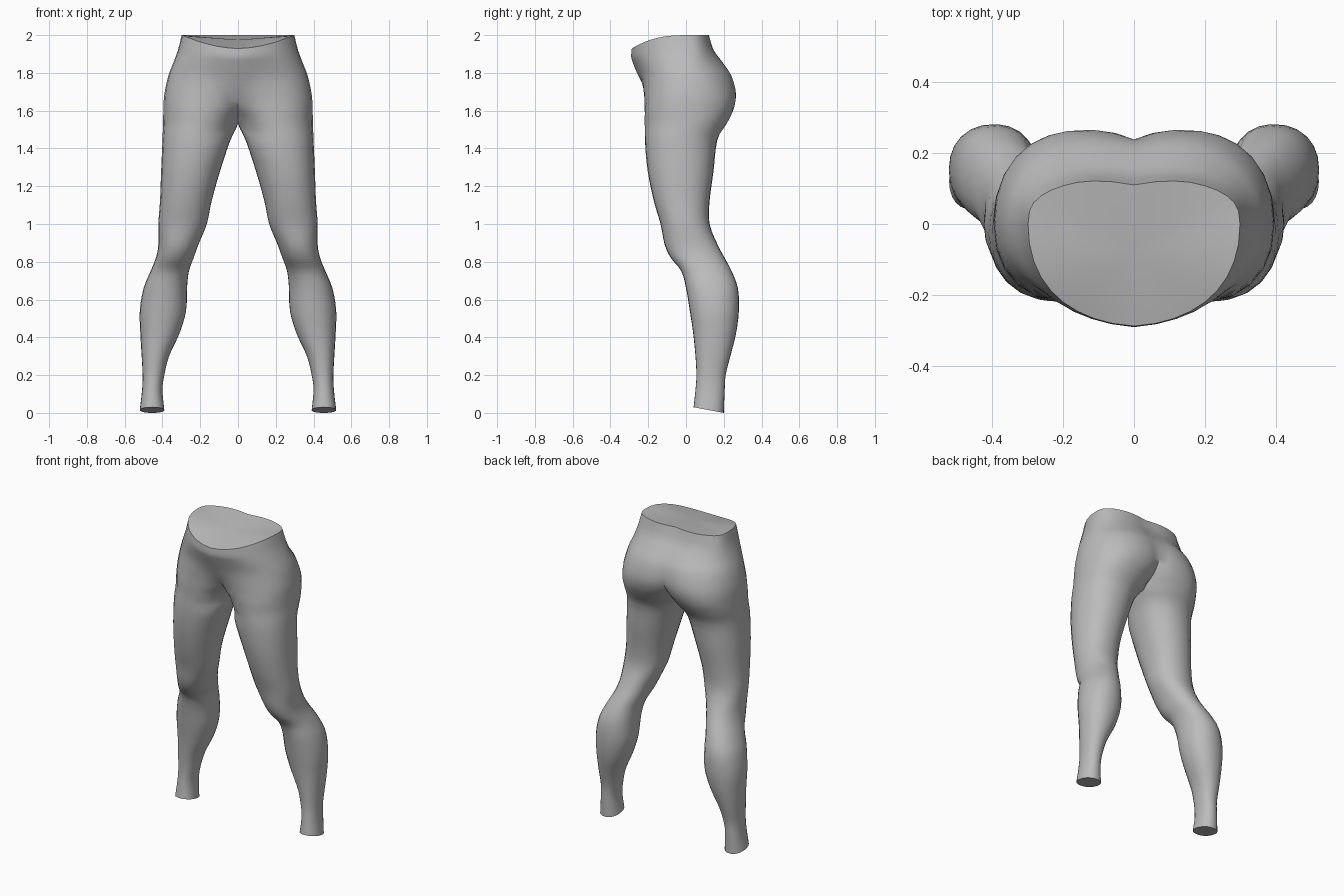
import bpy, bmesh, math
from mathutils import Vector

if "Cube" in bpy.data.objects:
    bpy.data.objects.remove(bpy.data.objects["Cube"])

K, M, STEPS = 19, 7, 3      # outer points, inner points, rows per section

# leg sections: z, outer x, inner x, front y, back y
LEG = [(0.02, .52, .39, .04, .20), (0.12, .508, .40, .05, .205),
       (0.20, .505, .39, .055, .21), (0.30, .51, .365, .05, .235),
       (0.42, .517, .31, .038, .265), (0.54, .52, .275, .02, .28),
       (0.66, .50, .27, 0, .275), (0.75, .463, .26, -.025, .242),
       (0.82, .435, .235, -.08, .205), (0.89, .422, .21, -.113, .168),
       (1.00, .422, .165, -.135, .125), (1.12, .413, .14, -.17, .125),
       (1.28, .407, .095, -.203, .146), (1.44, .40, .042, -.217, .165)]
# torso half sections: the same, then front and back y on the centre line
TORSO = [(1.53, .397, -.015, -.219, .215, -.03, .09),
         (1.60, .395, -.04, -.22, .25, -.13, .185),
         (1.68, .391, -.12, -.222, .265, -.195, .235),
         (1.78, .37, -.24, -.235, .248, -.25, .228),
         (1.85, .344, -.30, -.262, .205, -.28, .19),
         (1.92, .318, -.31, -.28, .155, -.29, .14),
         (2.00, .298, -.298, -.28, .13, -.287, .11)]


def section(z, o, i, f, b, cf=None, cb=None):
    """Closed ring: outer arc from front to back, then the inner side."""
    torso = cf is not None
    cx, rx = (o + i) / 2, (o - i) / 2
    cy = 0.0 if torso else (f + b) / 2
    n = 2.2
    a0 = math.acos(-(cx / rx) ** (n / 2)) if torso else math.radians(140)

    def at(a):
        c, s = math.cos(a), math.sin(a)
        e = 2.8 if (torso and s > 0 and z > 1.85) else n
        x = cx + rx * math.copysign(abs(c) ** (2 / n), c)
        r = (b - cy) if s > 0 else (cy - f)
        return x, cy + r * math.copysign(abs(s) ** (2 / e), s)

    pts = [at(-a0 + 2 * a0 * k / (K - 1)) for k in range(K)]
    if torso:
        df, db = cf - pts[0][1], cb - pts[-1][1]
        pts = [(x, y + (df if k < K // 2 else db) * max(0, 1 - x / .16) ** 1.5)
               for k, (x, y) in enumerate(pts)]
        pts[0], pts[-1] = (0, cf), (0, cb)
        pts += [(0, cb + (cf - cb) * k / (M + 1)) for k in range(1, M + 1)]
    else:
        pts += [at(a0 + (2 * math.pi - 2 * a0) * k / (M + 1)) for k in range(1, M + 1)]

    ring = []
    for x, y in pts:
        dz = 0
        if z > 1.85 and y < 0:                      # waist dips at the front
            dz = -.07 * (z - 1.85) / .15 * (-y / .285) ** 2.5
        if z < .05:                                 # slanted ankle cut
            dz = .01 - .03 * (y - f) / (b - f)
        ring.append(Vector((x, y, z + dz)))
    return ring


def spline(p, q, r, s, t):
    return .5 * (2 * q + (r - p) * t + (2 * p - 5 * q + 4 * r - s) * t * t
                 + (3 * q - p - 3 * r + s) * t ** 3)


# loft one half smoothly through all sections
rings = [section(*r) for r in LEG + TORSO]
rows = []
for j in range(len(rings) - 1):
    four = [rings[max(0, min(len(rings) - 1, j + d))] for d in (-1, 0, 1, 2)]
    for t in range(STEPS):
        rows.append([spline(*p, t / STEPS) for p in zip(*four)])
rows.append(rings[-1])

bm = bmesh.new()
grid = [[bm.verts.new((max(p.x, 0), p.y, p.z)) for p in row] for row in rows]
N = K + M
for lo, hi in zip(grid, grid[1:]):
    for k in range(N):
        m = (k + 1) % N
        quad = (lo[k], lo[m], hi[m], hi[k])
        if max(v.co.x for v in quad) > 1e-5:        # leave the centre open
            bm.faces.new(quad)

# ankle cap and fanned waist cap
bm.faces.new(list(reversed(grid[0])))
hub = bm.verts.new((0, -.08, 1.975))
for k in range(K - 1):
    bm.faces.new((grid[-1][k], grid[-1][k + 1], hub))
bmesh.ops.delete(bm, geom=[v for v in bm.verts if not v.link_faces], context='VERTS')
bmesh.ops.remove_doubles(bm, verts=bm.verts, dist=1e-5)

# mirror into the full lower body
geom = bm.verts[:] + bm.edges[:] + bm.faces[:]
bmesh.ops.mirror(bm, geom=geom, axis='X', merge_dist=1e-4)
bmesh.ops.recalc_face_normals(bm, faces=bm.faces)

mesh = bpy.data.meshes.new("lower_body")
bm.to_mesh(mesh)
bm.free()
body = bpy.data.objects.new("lower_body", mesh)
bpy.context.collection.objects.link(body)

grey = bpy.data.materials.new("plain_grey")
grey.diffuse_color = (.5, .5, .5, 1)
grey.use_nodes = True
grey.node_tree.nodes["Principled BSDF"].inputs["Base Color"].default_value = grey.diffuse_color
mesh.materials.append(grey)

bpy.context.view_layer.objects.active = body
body.select_set(True)
bpy.ops.object.shade_smooth_by_angle(angle=math.radians(45))
